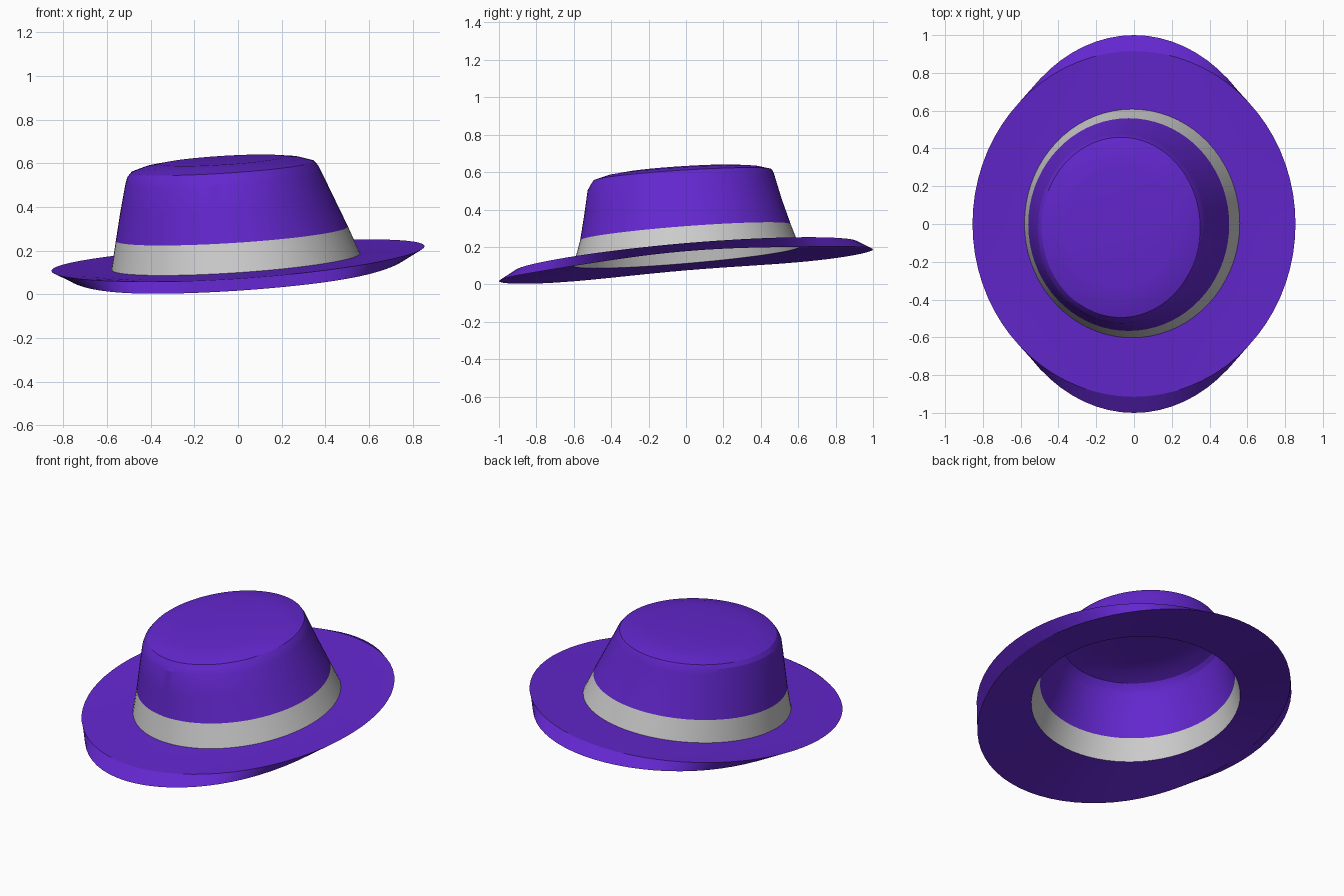
import bpy
import math

if "Cube" in bpy.data.objects:
    bpy.data.objects.remove(bpy.data.objects["Cube"])

SIDES = 72


def ring(rx, ry, cx, cy, z, sx=0.066, sy=0.085, lift=None):
    """Tilted elliptical ring; lift(c2) adds height, c2 = cos^2 of the angle."""
    pts = []
    for i in range(SIDES):
        a = 2 * math.pi * i / SIDES
        x, y = cx + rx * math.cos(a), cy + ry * math.sin(a)
        h = lift(math.cos(a) ** 2) if lift else 0
        pts.append((x, y, z + sx * x + sy * y + h))
    return pts


def loft(name, rings, mat=None, cap=None):
    """Skin a stack of rings, optionally closing the last with a centre point."""
    verts = [p for r in rings for p in r]
    faces = []
    for k in range(len(rings) - 1):
        for i in range(SIDES):
            j = (i + 1) % SIDES
            a, b = k * SIDES, (k + 1) * SIDES
            faces.append((a + i, a + j, b + j, b + i))
    if cap:
        b = (len(rings) - 1) * SIDES
        verts.append(cap)
        faces += [(b + i, b + (i + 1) % SIDES, len(verts) - 1) for i in range(SIDES)]
    me = bpy.data.meshes.new(name)
    me.from_pydata(verts, [], faces)
    ob = bpy.data.objects.new(name, me)
    bpy.context.collection.objects.link(ob)
    if mat:
        me.materials.append(mat)
    bpy.ops.object.select_all(action='DESELECT')
    ob.select_set(True)
    bpy.context.view_layer.objects.active = ob
    bpy.ops.object.shade_smooth_by_angle(angle=math.radians(21))
    return ob


def edge_lift(c2):
    """Lower brim edge hangs below the upper one, a little less at the sides."""
    return -0.048 + 0.024 * c2 ** 3


purple = bpy.data.materials.new("purple_felt")
purple.diffuse_color = (0.125, 0.02, 0.62, 1)
purple.use_nodes = True
purple.node_tree.nodes["Principled BSDF"].inputs["Base Color"].default_value = purple.diffuse_color

band_low = ring(0.57, 0.605, -0.01, 0.003, 0.15)
band_high = ring(0.532, 0.563, -0.028, -0.003, 0.28, 0.062, 0.076)

# brim: underside, lower edge, upper edge, top face
loft("brim", [
    band_low,
    ring(0.777, 1.0, 0, 0, 0.15, lift=edge_lift),
    ring(0.855, 0.915, 0, 0, 0.15, lift=lambda c2: 0.014 * c2),
    ring(0.71, 0.76, -0.005, 0, 0.15),
    ring(0.57, 0.605, -0.01, 0.003, 0.151)], purple)

# ribbon band
loft("hat_band", [band_low, band_high])

# crown with rounded shoulder and low domed top
loft("crown", [
    band_high,
    ring(0.488, 0.528, -0.05, -0.015, 0.42, 0.064, 0.07),
    ring(0.449, 0.502, -0.067, -0.024, 0.54, 0.064, 0.063),
    ring(0.438, 0.49, -0.07, -0.02, 0.568, 0.062, 0.063),
    ring(0.42, 0.477, -0.07, -0.018, 0.59, 0.062, 0.063),
    ring(0.36, 0.41, -0.07, -0.018, 0.609, 0.062, 0.063),
    ring(0.28, 0.32, -0.07, -0.018, 0.62, 0.062, 0.063)],
    purple, cap=(-0.07, -0.018, 0.615))
